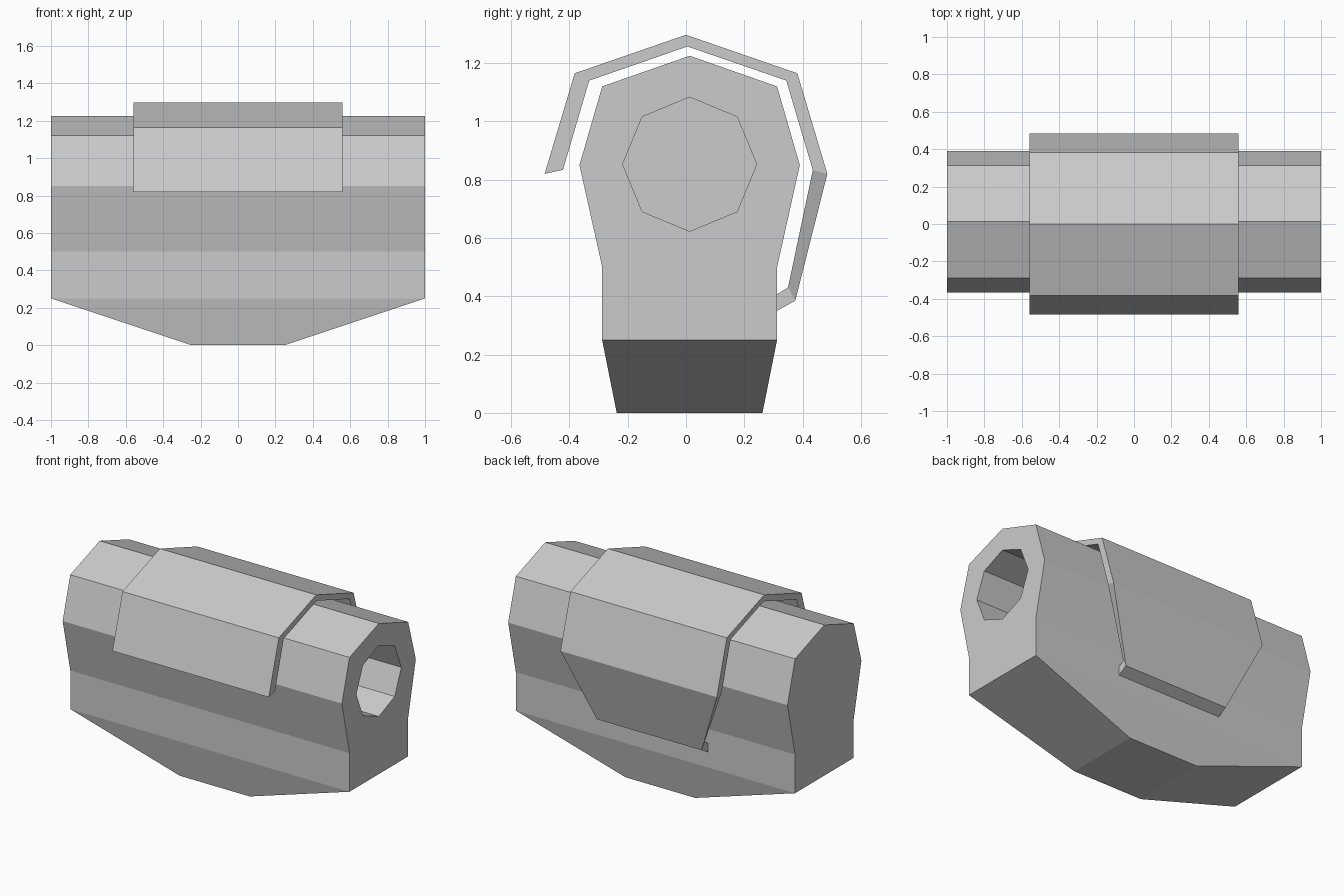
import bpy, bmesh
from math import pi

if "Cube" in bpy.data.objects:
    bpy.data.objects.remove(bpy.data.objects["Cube"])


def make_object(name, bm):
    bmesh.ops.recalc_face_normals(bm, faces=bm.faces)
    mesh = bpy.data.meshes.new(name)
    bm.to_mesh(mesh)
    bm.free()
    obj = bpy.data.objects.new(name, mesh)
    bpy.context.collection.objects.link(obj)
    return obj


def ring(bm, points):
    return [bm.verts.new(p) for p in points]


def bridge(bm, a, b, closed=True):
    n = len(a)
    for i in range(n if closed else n - 1):
        j = (i + 1) % n
        bm.faces.new((a[i], a[j], b[j], b[i]))


CY = 0.0125   # body is slightly off the overall centre

# Main body: faceted prism with a tapered underside
half = [(0.30, 0.25), (0.30, 0.5), (0.378, 0.85), (0.30, 1.12)]
profile = half + [(0, 1.225)] + [(-y, z) for y, z in reversed(half)]
bm = bmesh.new()
left = ring(bm, [(-1, CY + y, z) for y, z in profile])
right = ring(bm, [(1, CY + y, z) for y, z in profile])
bridge(bm, left, right, closed=False)
bm.faces.new(left)
bm.faces.new(right)
rim = [left[0], right[0], right[-1], left[-1]]
base = ring(bm, [(x, CY + y, 0) for x, y in
                 [(-0.25, 0.25), (0.25, 0.25), (0.25, -0.25), (-0.25, -0.25)]])
bridge(bm, rim, base)
bm.faces.new(base)
body = make_object("body", bm)

# Octagonal bore in the right end
bpy.ops.mesh.primitive_cylinder_add(vertices=8, radius=0.23, depth=1.0,
                                    location=(1.0, CY, 0.853),
                                    rotation=(0, pi / 2, 0))
cutter = bpy.context.object
cutter.name = "bore_cutter"
cutter.hide_render = True
cut = body.modifiers.new("bore", 'BOOLEAN')
cut.operation = 'DIFFERENCE'
cut.solver = 'EXACT'
cut.object = cutter
bpy.context.view_layer.objects.active = body
bpy.ops.object.modifier_apply(modifier=cut.name)
bpy.data.objects.remove(cutter, do_unlink=True)

# Folded cover: (half length, outer y, outer z, inner y, inner z)
W, N = 0.56, 0.375
stations = [
    (W, -0.485, 0.82, -0.422, 0.834),
    (W, -0.382, 1.165, -0.332, 1.14),
    (W, 0.0, 1.297, 0.005, 1.257),
    (W, 0.382, 1.165, 0.344, 1.14),
    (W, 0.485, 0.82, 0.435, 0.833),
    (N, 0.375, 0.385, 0.35, 0.43),
    (N, 0.312, 0.35, 0.312, 0.407),
]
bm = bmesh.new()
rings = [ring(bm, [(-w, oy, oz), (w, oy, oz), (w, iy, iz), (-w, iy, iz)])
         for w, oy, oz, iy, iz in stations]
for a, b in zip(rings, rings[1:]):
    bridge(bm, a, b)
bm.faces.new(rings[0])
bm.faces.new(rings[-1])
make_object("cover", bm)
